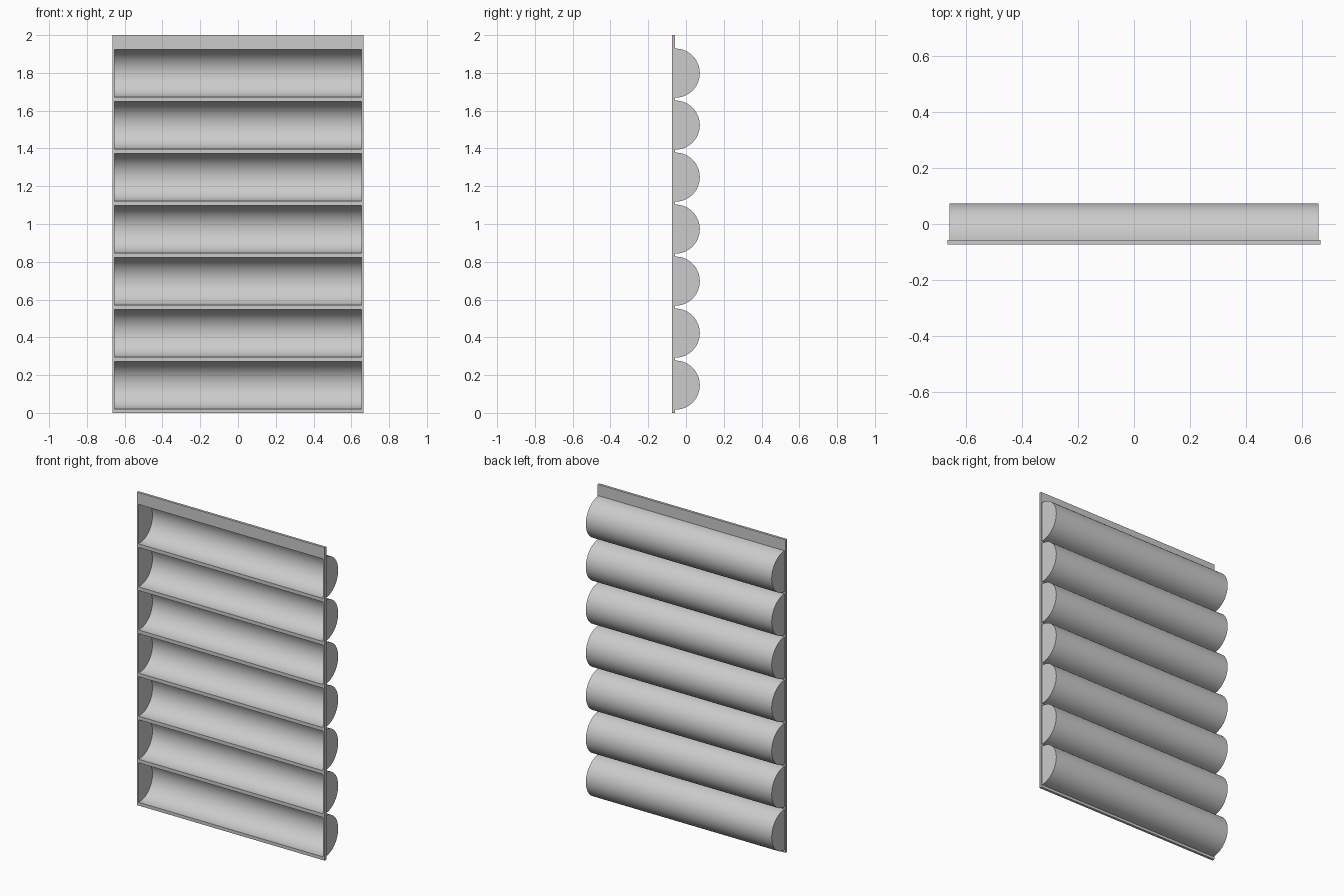
import bpy, bmesh
from math import sin, cos, pi

if "Cube" in bpy.data.objects:
    bpy.data.objects.remove(bpy.data.objects["Cube"])

COUNT, PITCH, Z0 = 7, 0.2753, 0.147      # repeated troughs
R, HALF_X, WALL = 0.130, 0.657, 0.004    # outer trough size
FRONT, BACK = -0.073, -0.057             # frame faces
centres = [Z0 + i * PITCH for i in range(COUNT)]


def finish(name, bm):
    bmesh.ops.recalc_face_normals(bm, faces=bm.faces)
    me = bpy.data.meshes.new(name)
    bm.to_mesh(me)
    bm.free()
    ob = bpy.data.objects.new(name, me)
    bpy.context.collection.objects.link(ob)
    return ob


# Front frame: flat plate with one rectangular opening per trough
bm = bmesh.new()
ix = HALF_X - WALL
xs = [-0.664, -ix, ix, 0.664]
zs = [0.0] + [z + s * (R - WALL) for z in centres for s in (-1, 1)] + [2.0]
grid = [[bm.verts.new((x, FRONT, z)) for x in xs] for z in zs]
for j in range(len(zs) - 1):
    for i in range(3):
        if not (i == 1 and j % 2 == 1):
            bm.faces.new((grid[j][i], grid[j][i + 1],
                          grid[j + 1][i + 1], grid[j + 1][i]))
ret = bmesh.ops.extrude_face_region(bm, geom=bm.faces[:])
for v in ret["geom"]:
    if isinstance(v, bmesh.types.BMVert):
        v.co.y = BACK
finish("front_frame", bm)


# Trough: half cylinder shell with closed ends and an open front
def trough(name, zc, seg=40):
    bm = bmesh.new()
    loops = []
    for r, hx in ((R, HALF_X), (R - WALL, HALF_X - WALL)):
        arcs = [[bm.verts.new((x, BACK + r * cos(a), zc + r * sin(a)))
                 for a in (-pi / 2 + pi * k / seg for k in range(seg + 1))]
                for x in (-hx, hx)]
        for k in range(seg):
            bm.faces.new((arcs[0][k], arcs[1][k], arcs[1][k + 1], arcs[0][k + 1]))
        for arc in arcs:
            bm.faces.new(arc)
        loops.append((arcs[0][0], arcs[1][0], arcs[1][-1], arcs[0][-1]))
    # Rim joining outer and inner skins
    out, inn = loops
    for k in range(4):
        n = (k + 1) % 4
        bm.faces.new((out[k], out[n], inn[n], inn[k]))
    ob = finish(name, bm)
    bpy.ops.object.select_all(action='DESELECT')
    ob.select_set(True)
    bpy.context.view_layer.objects.active = ob
    bpy.ops.object.shade_smooth_by_angle(angle=pi / 6)


for i, z in enumerate(centres):
    trough(f"trough_{i + 1}", z)
